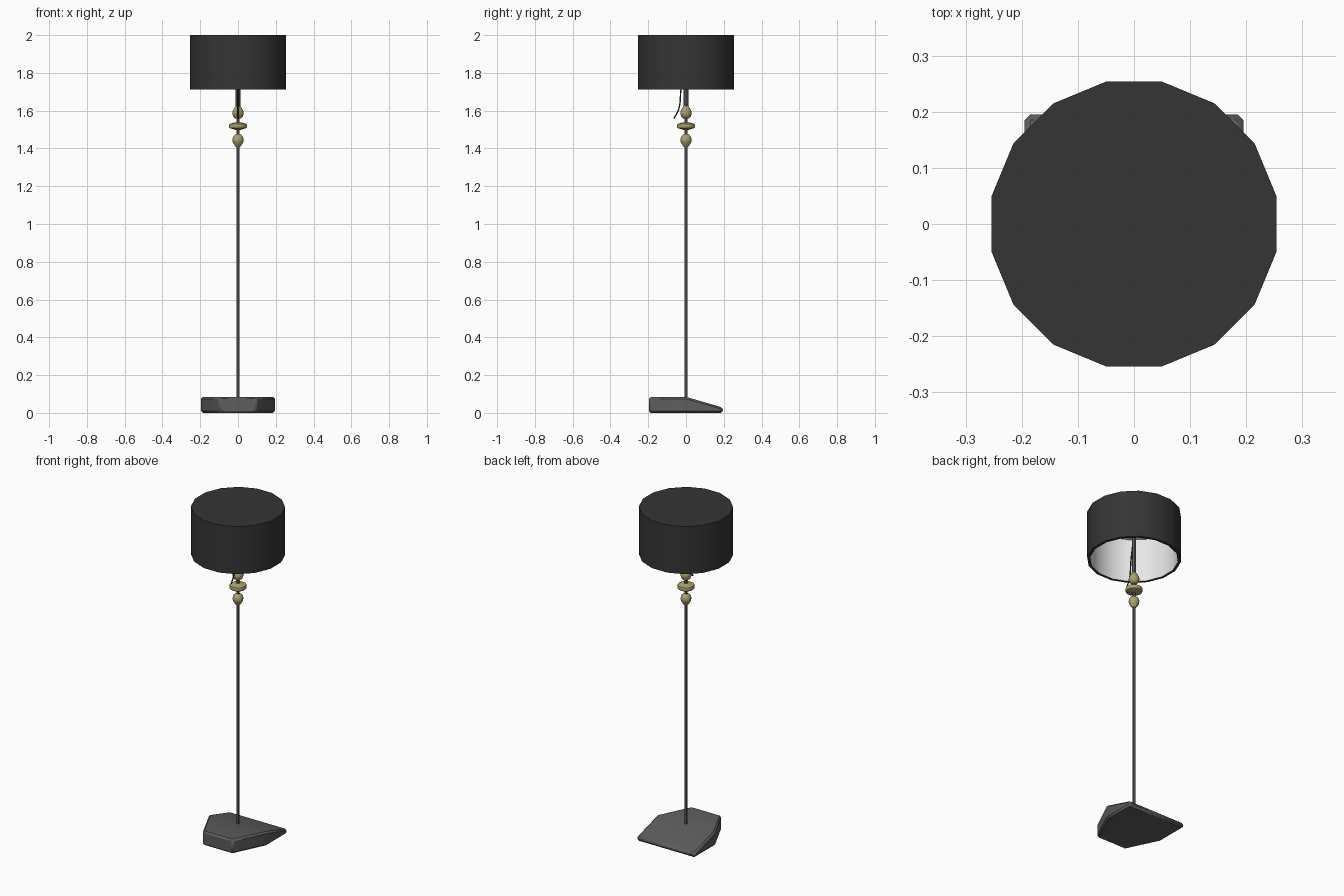
import bpy, bmesh, math
from mathutils import Matrix

cube = bpy.data.objects.get("Cube")
if cube:
    bpy.data.objects.remove(cube, do_unlink=True)


def material(name, color, roughness=0.6):
    m = bpy.data.materials.new(name)
    m.use_nodes = True
    m.diffuse_color = (*color, 1)
    bsdf = m.node_tree.nodes["Principled BSDF"]
    bsdf.inputs["Base Color"].default_value = (*color, 1)
    bsdf.inputs["Roughness"].default_value = roughness
    return m


black = material("black fabric", (0.035, 0.035, 0.035))
white = material("white lining", (0.8, 0.8, 0.8))
grey = material("dark grey metal", (0.11, 0.11, 0.11))
brass = material("pale brass", (0.42, 0.36, 0.16))


def add_object(name, bm, *mats):
    bmesh.ops.recalc_face_normals(bm, faces=bm.faces)
    mesh = bpy.data.meshes.new(name)
    bm.to_mesh(mesh)
    bm.free()
    for m in mats:
        mesh.materials.append(m)
    ob = bpy.data.objects.new(name, mesh)
    bpy.context.collection.objects.link(ob)
    return ob


def smooth(ob, degrees=30):
    bpy.ops.object.select_all(action='DESELECT')
    ob.select_set(True)
    bpy.context.view_layer.objects.active = ob
    bpy.ops.object.shade_smooth_by_angle(angle=math.radians(degrees))


def lathe(name, profile, sides, *mats, turn=0.0):
    """Spin a (radius, height) profile that starts and ends on the axis."""
    bm = bmesh.new()
    verts = [bm.verts.new((r, 0, z)) for r, z in profile]
    edges = [bm.edges.new(pair) for pair in zip(verts, verts[1:])]
    bmesh.ops.spin(bm, geom=verts + edges, axis=(0, 0, 1), cent=(0, 0, 0),
                   angle=math.tau, steps=sides, use_duplicate=False)
    bmesh.ops.remove_doubles(bm, verts=bm.verts, dist=0.0005)
    bmesh.ops.rotate(bm, verts=bm.verts, matrix=Matrix.Rotation(turn, 3, 'Z'))
    return add_object(name, bm, *mats)


# Wedge base: flat at the front, sloping down to the back
outline = [(0.1, -0.197), (0.195, 0), (0.195, 0.195)]
outline += [(-x, y) for x, y in reversed(outline)]
bm = bmesh.new()
foot = bm.faces.new([bm.verts.new((x, y, 0)) for x, y in outline])
top = bmesh.ops.extrude_face_region(bm, geom=[foot])["geom"]
top_verts = [v for v in top if isinstance(v, bmesh.types.BMVert)]
for v in top_verts:
    v.co.z = 0.085 if v.co.y < 0.1 else 0.028
knee = [v for v in top_verts if abs(v.co.y) < 0.01]
bmesh.ops.connect_verts(bm, verts=knee)
base = add_object("base", bm, grey)
bevel = base.modifiers.new("soft edges", 'BEVEL')
bevel.width = 0.01
bevel.segments = 1
bevel.limit_method = 'ANGLE'
bevel.angle_limit = math.radians(30)
smooth(base)

# Pole, with a thicker stem under the shade
smooth(lathe("pole", [(0, 0.06), (0.009, 0.06), (0.009, 1.6), (0.012, 1.6),
                      (0.012, 1.98), (0, 1.98)], 12, grey))

# Turned brass ornaments
lower = [(0, 1.405), (0.011, 1.407), (0.02, 1.42), (0.028, 1.435), (0.03, 1.447),
         (0.026, 1.463), (0.014, 1.475), (0, 1.478)]
middle = [(0, 1.498), (0.016, 1.499), (0.045, 1.508), (0.047, 1.513),
          (0.047, 1.525), (0.045, 1.53), (0.016, 1.538), (0, 1.539)]
mirror_height = 1.517
upper = [(r, 2 * mirror_height - z) for r, z in reversed(lower)]
for name, profile in (("lower_bead", lower), ("disc_bead", middle), ("upper_bead", upper)):
    smooth(lathe(name, profile, 16, brass), 40)

# Drum shade: closed on top, open below, with a pale lining
R, T = 0.2585, 0.016
shade = lathe("shade", [(0, 2.0), (R, 2.0), (R, 1.712), (R - T, 1.712),
                        (R - T, 1.975), (0, 1.975)], 16, black, white,
              turn=math.pi / 16)
for f in shade.data.polygons:
    c = f.center
    inside = math.hypot(c.x, c.y) < R - T and 1.72 < c.z < 1.98
    f.material_index = 1 if inside else 0
smooth(shade)

# Pull cord hanging in front of the stem
curve = bpy.data.curves.new("pull_cord", 'CURVE')
curve.dimensions = '3D'
curve.bevel_depth = 0.004
curve.bevel_resolution = 1
curve.resolution_u = 5
curve.use_fill_caps = True
path = [(-0.01, 1.82), (-0.027, 1.71), (-0.038, 1.61), (-0.064, 1.558)]
spline = curve.splines.new('BEZIER')
spline.bezier_points.add(len(path) - 1)
for p, (y, z) in zip(spline.bezier_points, path):
    p.co = (0, y, z)
    p.handle_left_type = p.handle_right_type = 'AUTO'
curve.materials.append(black)
cord = bpy.data.objects.new("pull_cord", curve)
bpy.context.collection.objects.link(cord)
